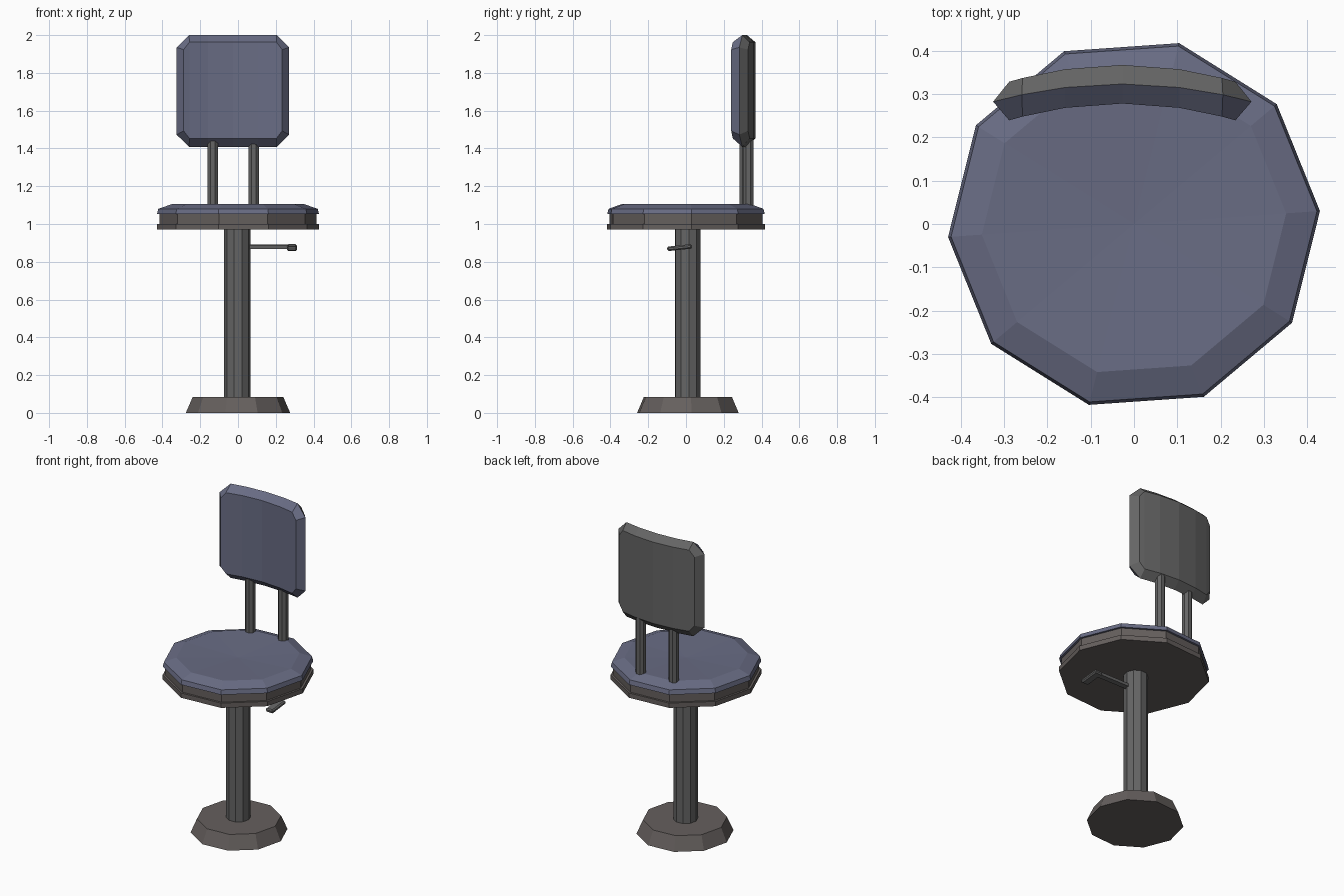
import bpy, bmesh, math
from mathutils import Matrix, Vector

if "Cube" in bpy.data.objects:
    bpy.data.objects.remove(bpy.data.objects["Cube"])


def material(name, rgb):
    m = bpy.data.materials.new(name)
    m.diffuse_color = (*rgb, 1)
    m.use_nodes = True
    m.node_tree.nodes["Principled BSDF"].inputs["Base Color"].default_value = m.diffuse_color
    return m


BLUE = material("blue_padding", (0.14, 0.15, 0.23))
DARK = material("dark_metal", (0.13, 0.13, 0.13))
BROWN = material("brown_grey", (0.13, 0.115, 0.11))


def finish(name, bm, *mats):
    bmesh.ops.recalc_face_normals(bm, faces=bm.faces)
    me = bpy.data.meshes.new(name)
    bm.to_mesh(me)
    bm.free()
    for m in mats:
        me.materials.append(m)
    ob = bpy.data.objects.new(name, me)
    bpy.context.collection.objects.link(ob)
    return ob


def turned(name, profile, mat, centre=(0, 0), sides=10, turn=4, tip=None):
    """Stack of polygon rings (radius, z), capped; tip makes a fan top."""
    bm = bmesh.new()
    rings = []
    for r, z in profile:
        ring = []
        for i in range(sides):
            a = math.radians(turn) + math.tau * i / sides
            ring.append(bm.verts.new((centre[0] + r * math.cos(a),
                                      centre[1] + r * math.sin(a), z)))
        rings.append(ring)
    for lo, hi in zip(rings, rings[1:]):
        for i in range(sides):
            j = (i + 1) % sides
            bm.faces.new((lo[i], lo[j], hi[j], hi[i]))
    bm.faces.new(rings[0][::-1])
    top = bm.faces.new(rings[-1])
    if tip is not None:
        new = bmesh.ops.poke(bm, faces=[top])["verts"][0]
        new.co.z = tip
    return finish(name, bm, mat)


# Pedestal
turned("base", [(0.277, 0), (0.24, 0.085)], BROWN, (0, 0.01))
turned("column", [(0.07, 0.07), (0.07, 0.985)], DARK, (-0.004, 0.01))

# Seat: stepped pan and dished cushion
turned("seat_pan", [(0.43, 0.97), (0.43, 1.0), (0.417, 1.0), (0.417, 1.055)], BROWN)
turned("seat_cushion", [(0.43, 1.052), (0.423, 1.08), (0.352, 1.105)], BLUE, tip=1.092)

# Posts
for side, x, y in (("left", -0.133, 0.311), ("right", 0.083, 0.329)):
    turned(side + "_post", [(0.03, 1.07), (0.03, 1.46)], DARK, (x, y), 8, 22.5)

# Backrest: curved pad with front, rim and back outlines
CX = -0.027


def outline(bm, half, inner, chamfer_z, z0, z1, y0, bend):
    ds = (-half, -inner, -0.132, 0, 0.132, inner, half)

    def row(z, zc):
        return [bm.verts.new((CX + d, y0 - bend * d * d, zc if abs(d) == half else z))
                for d in ds]
    return row(z0, z0 + chamfer_z), row(z1, z1 - chamfer_z)


bm = bmesh.new()
front = outline(bm, 0.261, 0.23, 0.04, 1.453, 1.963, 0.278, 0.57)
rim = outline(bm, 0.298, 0.232, 0.065, 1.408, 2.0, 0.323, 0.46)
back = outline(bm, 0.261, 0.23, 0.04, 1.453, 1.963, 0.367, 0.57)
for (lo, hi), mat in ((front, 0), (back, 1)):
    for i in range(6):
        bm.faces.new((lo[i], lo[i + 1], hi[i + 1], hi[i])).material_index = mat
for a, b, mat in ((front, rim, 0), (rim, back, 1)):
    la, lb = a[0] + a[1][::-1], b[0] + b[1][::-1]
    for i in range(len(la)):
        j = (i + 1) % len(la)
        bm.faces.new((la[i], la[j], lb[j], lb[i])).material_index = mat
finish("backrest", bm, BLUE, DARK)


# Height lever: arm with a sideways paddle
def box(name, size, loc, mat, tilt=0):
    bm = bmesh.new()
    bmesh.ops.create_cube(bm, size=1)
    bmesh.ops.scale(bm, vec=size, verts=bm.verts)
    ob = finish(name, bm, mat)
    ob.matrix_world = Matrix.Translation(Vector(loc)) @ Matrix.Rotation(tilt, 4, "X")
    return ob


box("lever_arm", (0.25, 0.03, 0.02), (0.145, 0.01, 0.88), DARK, math.radians(6))
paddle = box("lever_paddle", (0.052, 0.132, 0.024), (0.286, -0.034, 0.875), DARK,
             math.radians(6))
bevel = paddle.modifiers.new("rounded_ends", "BEVEL")
bevel.width = 0.007
bevel.segments = 1
